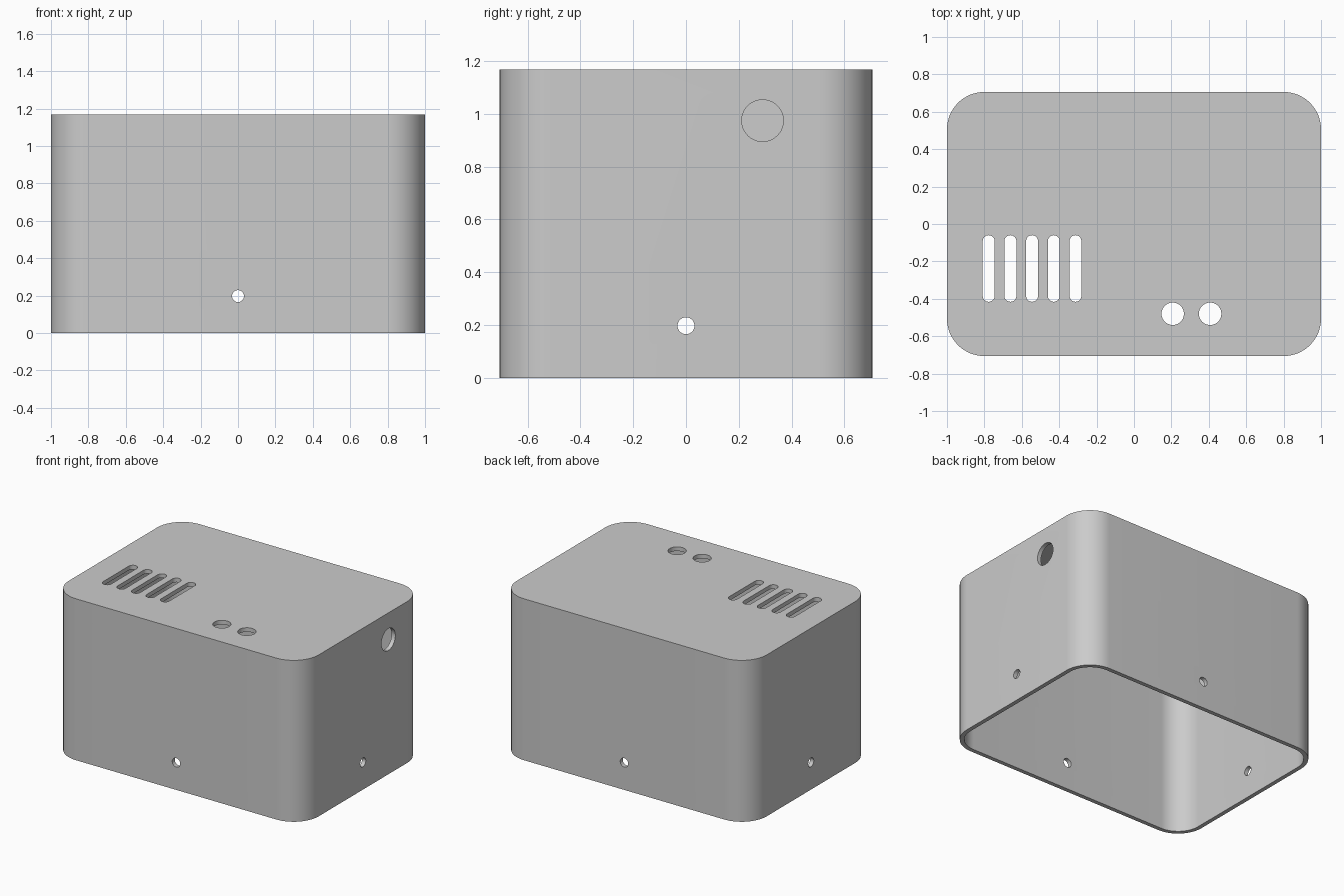
import bpy
import math
from mathutils import Matrix, Vector

cube = bpy.data.objects.get("Cube")
if cube:
    bpy.data.objects.remove(cube, do_unlink=True)

HALF_X, HALF_Y, HEIGHT = 1.0, 0.706, 1.167
RADIUS, WALL = 0.2, 0.03

grey = bpy.data.materials.new("plain grey")
grey.use_nodes = True
grey.diffuse_color = (0.6, 0.6, 0.6, 1)
grey.node_tree.nodes["Principled BSDF"].inputs["Base Color"].default_value = grey.diffuse_color


def rounded_prism(name, hx, hy, radius, z0, z1, matrix=None, steps=16):
    """Upright prism with a rounded rectangle outline; equal sizes give a cylinder."""
    outline = []
    for quarter, (sx, sy) in enumerate([(1, 1), (-1, 1), (-1, -1), (1, -1)]):
        for i in range(steps + 1):
            a = (quarter + i / steps) * math.pi / 2
            p = Vector((sx * (hx - radius) + radius * math.cos(a),
                        sy * (hy - radius) + radius * math.sin(a)))
            if not outline or (p - outline[-1]).length > 1e-5:
                outline.append(p)
    if (outline[0] - outline[-1]).length < 1e-5:
        outline.pop()
    n = len(outline)
    verts = [(p.x, p.y, z) for z in (z0, z1) for p in outline]
    faces = [(i, (i + 1) % n, n + (i + 1) % n, n + i) for i in range(n)]
    faces += [tuple(reversed(range(n))), tuple(range(n, 2 * n))]
    mesh = bpy.data.meshes.new(name)
    mesh.from_pydata(verts, [], faces)
    if matrix:
        mesh.transform(matrix)
    mesh.materials.append(grey)
    obj = bpy.data.objects.new(name, mesh)
    bpy.context.collection.objects.link(obj)
    return obj


def drill(name, radius, location, rotation=None):
    """Round cutter, along z unless rotated."""
    m = Matrix.Translation(location) @ (rotation or Matrix())
    return rounded_prism(name, radius, radius, radius, -0.1, 0.1, m, 10)


# Case body, hollow and open underneath
case = rounded_prism("case", HALF_X, HALF_Y, RADIUS, 0, HEIGHT)
cutters = [rounded_prism("cavity_cutter", HALF_X - WALL, HALF_Y - WALL,
                         RADIUS - WALL, -0.1, HEIGHT - WALL)]

# Vent slots in the top
for i in range(5):
    place = Matrix.Translation((-0.777 + 0.116 * i, -0.238, HEIGHT))
    cutters.append(rounded_prism("slot_cutter", 0.032, 0.178, 0.032, -0.1, 0.1, place, 8))

# Two button holes in the top
for x in (0.207, 0.407):
    cutters.append(drill("button_cutter", 0.06, (x, -0.48, HEIGHT)))

# Screw holes low on all four sides
along_x = Matrix.Rotation(math.pi / 2, 4, "Y")
along_y = Matrix.Rotation(math.pi / 2, 4, "X")
for side in (-1, 1):
    cutters.append(drill("screw_cutter", 0.032, (side * HALF_X, 0, 0.197), along_x))
    cutters.append(drill("screw_cutter", 0.032, (0, side * HALF_Y, 0.197), along_y))

# Cable hole high on one end
cutters.append(drill("cable_cutter", 0.079, (HALF_X, 0.29, 0.974), along_x))

# Cut everything, then drop the cutters
bpy.ops.object.select_all(action="DESELECT")
case.select_set(True)
bpy.context.view_layer.objects.active = case
for cutter in cutters:
    cutter.hide_render = True
    mod = case.modifiers.new("cut", "BOOLEAN")
    mod.operation = "DIFFERENCE"
    mod.solver = "EXACT"
    mod.object = cutter
    bpy.ops.object.modifier_apply(modifier=mod.name)
    bpy.data.objects.remove(cutter, do_unlink=True)

bpy.ops.object.shade_smooth_by_angle(angle=math.radians(30))
